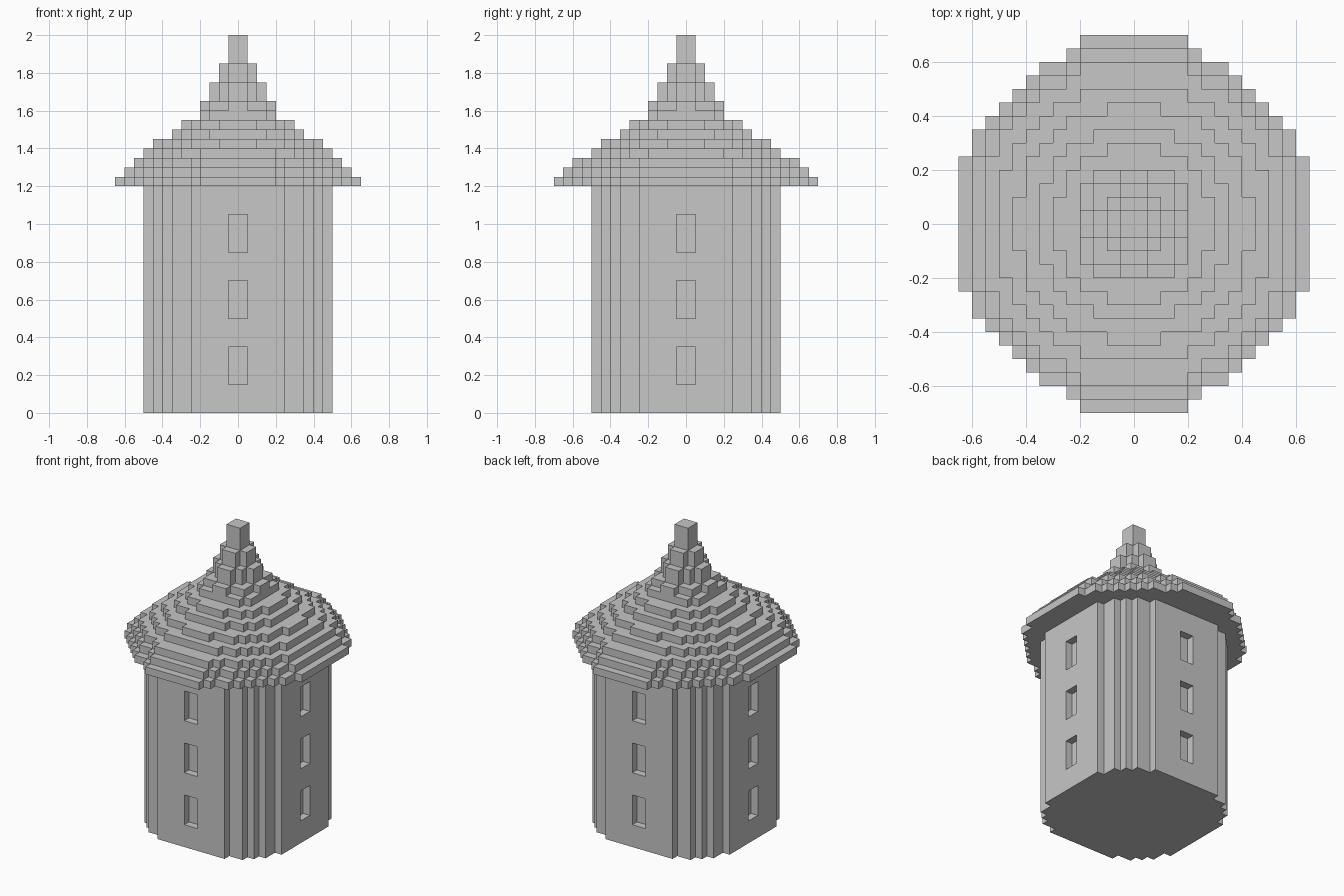
import bpy, bmesh, math
from mathutils import Matrix, Vector

U = 0.05  # size of one block

cube = bpy.data.objects.get("Cube")
if cube:
    bpy.data.objects.remove(cube, do_unlink=True)

stone = bpy.data.materials.new("grey stone")
stone.use_nodes = True
stone.diffuse_color = (0.57, 0.57, 0.57, 1)
bsdf = stone.node_tree.nodes["Principled BSDF"]
bsdf.inputs["Base Color"].default_value = stone.diffuse_color
bsdf.inputs["Roughness"].default_value = 0.9


def round_rows(radius, reach):
    """Half width in blocks of each row of a blocky disc, from the middle out."""
    rows = []
    for i in range(reach):
        y = i + 0.5
        rows.append(min(reach, math.floor(math.sqrt(radius ** 2 - y ** 2) + 0.5)))
    return rows


def outline(rows):
    """Stepped outline of the disc, counter-clockwise, without straight-run points."""
    right = []
    for i, w in enumerate(rows):
        if i and w == rows[i - 1]:
            right[-1] = (w, i + 1)
        else:
            right += [(w, i), (w, i + 1)]
    right = right[1:]  # the side runs straight through the middle
    left = [(-x, y) for x, y in reversed(right)]
    top = right + left
    return top + [(-x, -y) for x, y in top]


def add_tier(bm, rows, z0, z1, bottom):
    points = outline(rows)
    low = [bm.verts.new((x * U, y * U, z0)) for x, y in points]
    high = [bm.verts.new((x * U, y * U, z1)) for x, y in points]
    bm.faces.new(high)
    if bottom:
        bm.faces.new(low[::-1])
    n = len(points)
    for i in range(n):
        j = (i + 1) % n
        bm.faces.new((low[i], low[j], high[j], high[i]))


def finish(bm, name):
    mesh = bpy.data.meshes.new(name)
    bm.to_mesh(mesh)
    bm.free()
    mesh.materials.append(stone)
    obj = bpy.data.objects.new(name, mesh)
    bpy.context.scene.collection.objects.link(obj)
    return obj


# Tower wall: one tall blocky prism with broad flat sides
bm = bmesh.new()
add_tier(bm, round_rows(10.8, 10), 0, 1.2, True)
wall = finish(bm, "tower_wall")

# Window recesses: three on each of the four flat sides, one block deep
bm = bmesh.new()
for side in range(4):
    turn = Matrix.Rotation(side * math.pi / 2, 4, 'Z')
    for z in (0.25, 0.6, 0.95):
        place = Matrix.Translation(Vector((0, -0.5, z)))
        size = Matrix.Diagonal((0.1, 0.1, 0.2, 1))
        bmesh.ops.create_cube(bm, size=1, matrix=turn @ place @ size)
cutter = finish(bm, "window_cutter")
cutter.hide_render = True
cut = wall.modifiers.new("windows", 'BOOLEAN')
cut.operation = 'DIFFERENCE'
cut.solver = 'EXACT'
cut.object = cutter
bpy.context.view_layer.objects.active = wall
bpy.ops.object.modifier_apply(modifier=cut.name)
bpy.data.objects.remove(cutter, do_unlink=True)

# Roof: stacked discs; the lowest three reach one block further to front and back
bm = bmesh.new()
z = 1.2
roof = ((13.35, 13), (12.45, 12), (11.7, 11), (10.35, 10),
        (8.8, 9), (7.35, 7), (5.8, 6), (4.35, 4))
for i, (radius, reach) in enumerate(roof):
    rows = round_rows(radius, reach)
    if i < 3:
        rows.append(4)
    add_tier(bm, rows, z, z + U, i == 0)
    z += U
finish(bm, "roof")

# Spire: narrowing tiers up to a square tip
bm = bmesh.new()
for radius, reach, height in ((3.6, 4, 1), (2.6, 3, 2), (1.6, 2, 2), (0.8, 1, 3)):
    add_tier(bm, round_rows(radius, reach), z, z + height * U, False)
    z += height * U
finish(bm, "spire")
